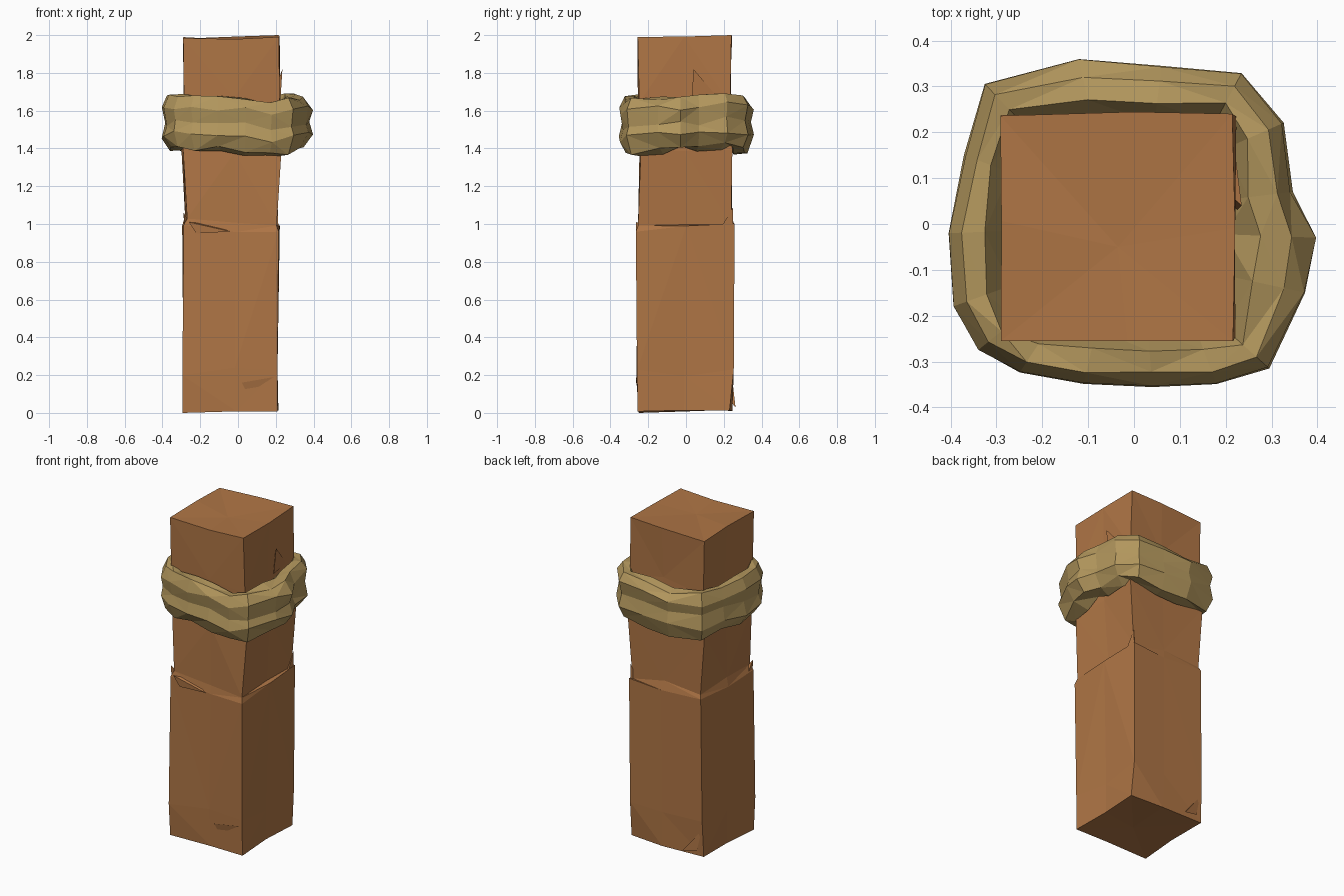
import bpy, bmesh, random
from mathutils import Vector

random.seed(7)


def material(name, rgb):
    m = bpy.data.materials.new(name)
    m.diffuse_color = (*rgb, 1)
    return m


def finish(name, bm, mat):
    bmesh.ops.triangulate(bm, faces=bm.faces[:], quad_method='SHORT_EDGE')
    bmesh.ops.recalc_face_normals(bm, faces=bm.faces[:])
    me = bpy.data.meshes.new(name)
    bm.to_mesh(me)
    bm.free()
    me.materials.append(mat)
    ob = bpy.data.objects.new(name, me)
    bpy.context.collection.objects.link(ob)
    return ob


def bridge(bm, a, b):
    n = len(a)
    for i in range(n):
        j = (i + 1) % n
        bm.faces.new((a[i], a[j], b[j], b[i]))


def jit(s):
    return random.uniform(-s, s)


wood = material("wood", (0.43, 0.18, 0.06))
straw = material("straw", (0.45, 0.31, 0.11))

# Post: square rings (x0, x1, y0, y1, z) with a worn ledge halfway up
levels = [
    (-0.29, 0.21, -0.25, 0.235, 0.015),
    (-0.29, 0.21, -0.26, 0.255, 0.22),
    (-0.285, 0.215, -0.26, 0.255, 0.98),
    (-0.275, 0.205, -0.25, 0.24, 1.02),
    (-0.295, 0.23, -0.24, 0.24, 1.40),
    (-0.285, 0.225, -0.245, 0.24, 1.66),
    (-0.29, 0.22, -0.25, 0.24, 1.985),
]
bm = bmesh.new()
rings = []
for k, (x0, x1, y0, y1, z) in enumerate(levels):
    xm, ym = -0.01, 0.0
    pts = [(x0, y0), (xm, y0), (x1, y0), (x1, ym),
           (x1, y1), (xm, y1), (x0, y1), (x0, ym)]
    end = k in (0, len(levels) - 1)
    ring = []
    for i, (x, y) in enumerate(pts):
        s = 0.006 if i % 2 == 0 else 0.012
        dz = jit(0.008) if end else jit(0.03)
        ring.append(bm.verts.new((x + jit(s), y + jit(s), z + dz)))
    rings.append(ring)
for a, b in zip(rings, rings[1:]):
    bridge(bm, a, b)
for ring, z in ((rings[0], 0.02), (rings[-1], 1.975)):
    c = bm.verts.new((-0.035, -0.05, z))
    for i in range(8):
        bm.faces.new((ring[i], ring[(i + 1) % 8], c))
rings[0][0].co.z = 0.0
rings[-1][4].co.z = 2.0
finish("post", bm, wood)

# Splinters: slim wedges (two base points, tip, root inside the wood)
splinters = [
    ((-0.26, -0.266, 1.01), (-0.22, -0.262, 0.95), (-0.04, -0.264, 0.96), (-0.15, -0.22, 1.0)),
    ((0.215, 0.16, 0.94), (0.205, 0.25, 0.92), (0.21, 0.25, 1.09), (0.17, 0.21, 0.98)),
    ((-0.285, -0.17, 0.95), (-0.28, -0.25, 0.92), (-0.288, -0.25, 1.06), (-0.24, -0.2, 0.98)),
    ((-0.28, 0.245, 0.18), (-0.25, 0.25, 0.05), (-0.16, 0.262, 0.03), (-0.22, 0.2, 0.1)),
    ((0.02, -0.264, 0.16), (0.05, -0.25, 0.10), (0.19, -0.266, 0.19), (0.1, -0.22, 0.15)),
    ((0.225, 0.03, 1.66), (0.22, 0.16, 1.68), (0.235, 0.04, 1.82), (0.19, 0.08, 1.7)),
]
bm = bmesh.new()
for s in splinters:
    v = [bm.verts.new(p) for p in s]
    for f in ((0, 1, 2), (0, 1, 3), (1, 2, 3), (0, 2, 3)):
        bm.faces.new([v[i] for i in f])
finish("splinters", bm, wood)

# Rope: outer outline (x, y, height shift), swept with a double-bulge section
outline = [
    (-0.405, -0.02, 0), (-0.37, 0.15, 0.01), (-0.325, 0.305, 0.0), (-0.12, 0.36, -0.01),
    (0.06, 0.345, 0.0), (0.235, 0.33, 0.01), (0.325, 0.22, 0.02), (0.345, 0.07, 0.0),
    (0.40, -0.03, 0.01), (0.375, -0.15, 0.0), (0.295, -0.315, -0.015), (0.18, -0.35, -0.02),
    (0.04, -0.355, -0.01), (-0.11, -0.35, 0.0), (-0.25, -0.325, 0.01), (-0.34, -0.275, 0.01),
    (-0.395, -0.18, 0.0),
]
section = [(0.0, 1.58), (0.38, 1.665), (0.75, 1.67), (0.98, 1.61), (0.88, 1.535),
           (1.0, 1.47), (0.72, 1.395), (0.25, 1.385), (0.0, 1.45)]
bm = bmesh.new()
loops = []
for x, y, dz in outline:
    outer = Vector((x, y, 0))
    inner = Vector((min(max(x * 0.75, -0.27), 0.2), min(max(y * 0.75, -0.23), 0.22), 0))
    loop = []
    for t, z in section:
        amt = 0.05 if 0 < t < 0.98 else 0.015
        p = inner.lerp(outer, t + jit(amt))
        p.z = z + dz + jit(0.018)
        loop.append(bm.verts.new(p))
    loops.append(loop)
for i in range(len(loops)):
    bridge(bm, loops[i], loops[(i + 1) % len(loops)])
finish("rope_binding", bm, straw)
